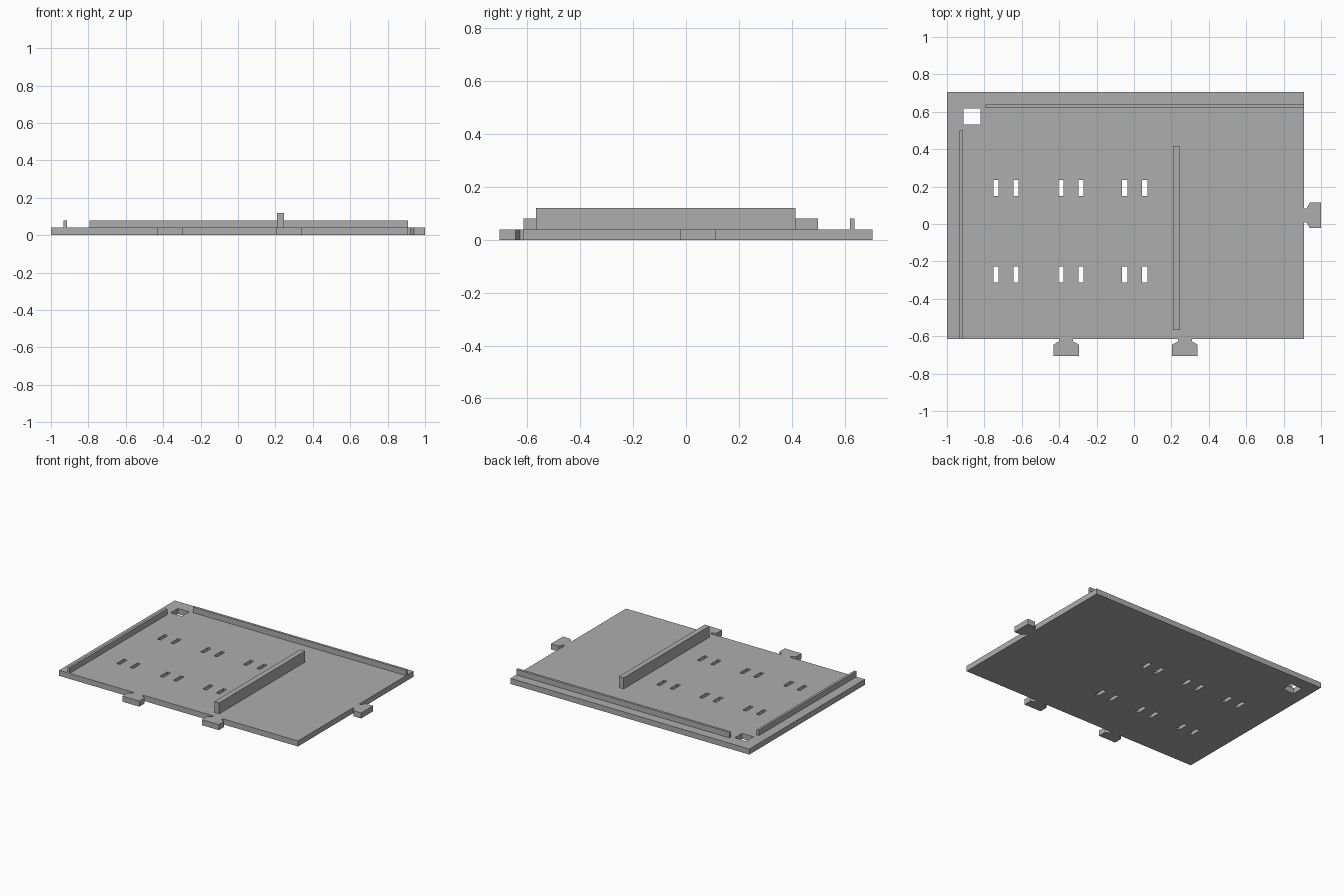
import bpy
import bmesh
from mathutils import Matrix, Vector

cube = bpy.data.objects.get("Cube")
if cube:
    bpy.data.objects.remove(cube)

THICK = 0.04
LEFT, RIGHT, FRONT, BACK = -1.0, 0.91, -0.615, 0.705

grey = bpy.data.materials.new("plain_grey")
grey.use_nodes = True
colour = (0.42, 0.42, 0.42, 1)
grey.diffuse_color = colour
grey.node_tree.nodes["Principled BSDF"].inputs["Base Color"].default_value = colour


def finish(bm, name):
    bmesh.ops.recalc_face_normals(bm, faces=bm.faces)
    mesh = bpy.data.meshes.new(name)
    bm.to_mesh(mesh)
    bm.free()
    mesh.materials.append(grey)
    obj = bpy.data.objects.new(name, mesh)
    bpy.context.collection.objects.link(obj)
    return obj


def add_box(bm, x0, x1, y0, y1, z0, z1):
    centre = Vector((x0 + x1, y0 + y1, z0 + z1)) / 2
    size = Matrix.Diagonal((x1 - x0, y1 - y0, z1 - z0, 1))
    bmesh.ops.create_cube(bm, size=1, matrix=Matrix.Translation(centre) @ size)


def rib(name, x0, x1, y0, y1, top):
    bm = bmesh.new()
    add_box(bm, x0, x1, y0, y1, THICK, top)
    return finish(bm, name)


# Interlocking tab: narrow neck flaring to a wide head, as (along, outward)
half = [(0.038, 0), (0.038, 0.013), (0.068, 0.03), (0.068, 0.09)]
tab = [(-a, o) for a, o in half] + [(a, o) for a, o in reversed(half)]

# Base plate outline with two front tabs and one on the side
outline = [(LEFT, FRONT)]
for cx in (-0.363, 0.272):
    outline += [(cx + a, FRONT - o) for a, o in tab]
outline.append((RIGHT, FRONT))
outline += [(RIGHT + o, 0.046 + a) for a, o in tab]
outline += [(RIGHT, BACK), (LEFT, BACK)]

bm = bmesh.new()
face = bm.faces.new([bm.verts.new((x, y, 0)) for x, y in outline])
walls = bmesh.ops.extrude_face_region(bm, geom=[face])["geom"]
bmesh.ops.translate(bm, vec=(0, 0, THICK),
                    verts=[g for g in walls if isinstance(g, bmesh.types.BMVert)])
plate = finish(bm, "base_plate")

# Cut the corner hole and the paired slots
bm = bmesh.new()
add_box(bm, -0.912, -0.822, 0.533, 0.617, -0.1, 0.1)
for pair in (-0.685, -0.338, 0.004):
    for x in (pair - 0.0535, pair + 0.0535):
        for y in (0.193, -0.27):
            add_box(bm, x - 0.0135, x + 0.0135, y - 0.042, y + 0.042, -0.1, 0.1)
cutter = finish(bm, "hole_cutter")
cutter.hide_render = True

cut = plate.modifiers.new("holes", "BOOLEAN")
cut.operation = "DIFFERENCE"
cut.solver = "EXACT"
cut.object = cutter
bpy.context.view_layer.objects.active = plate
bpy.ops.object.modifier_apply(modifier=cut.name)
bpy.data.objects.remove(cutter)

# Raised ribs on the plate
rib("right_rib", -0.932, -0.915, FRONT, 0.5, 0.08)
rib("back_rib", -0.795, RIGHT, 0.62, 0.638, 0.08)
rib("divider_rib", 0.208, 0.247, -0.567, 0.414, 0.12)
